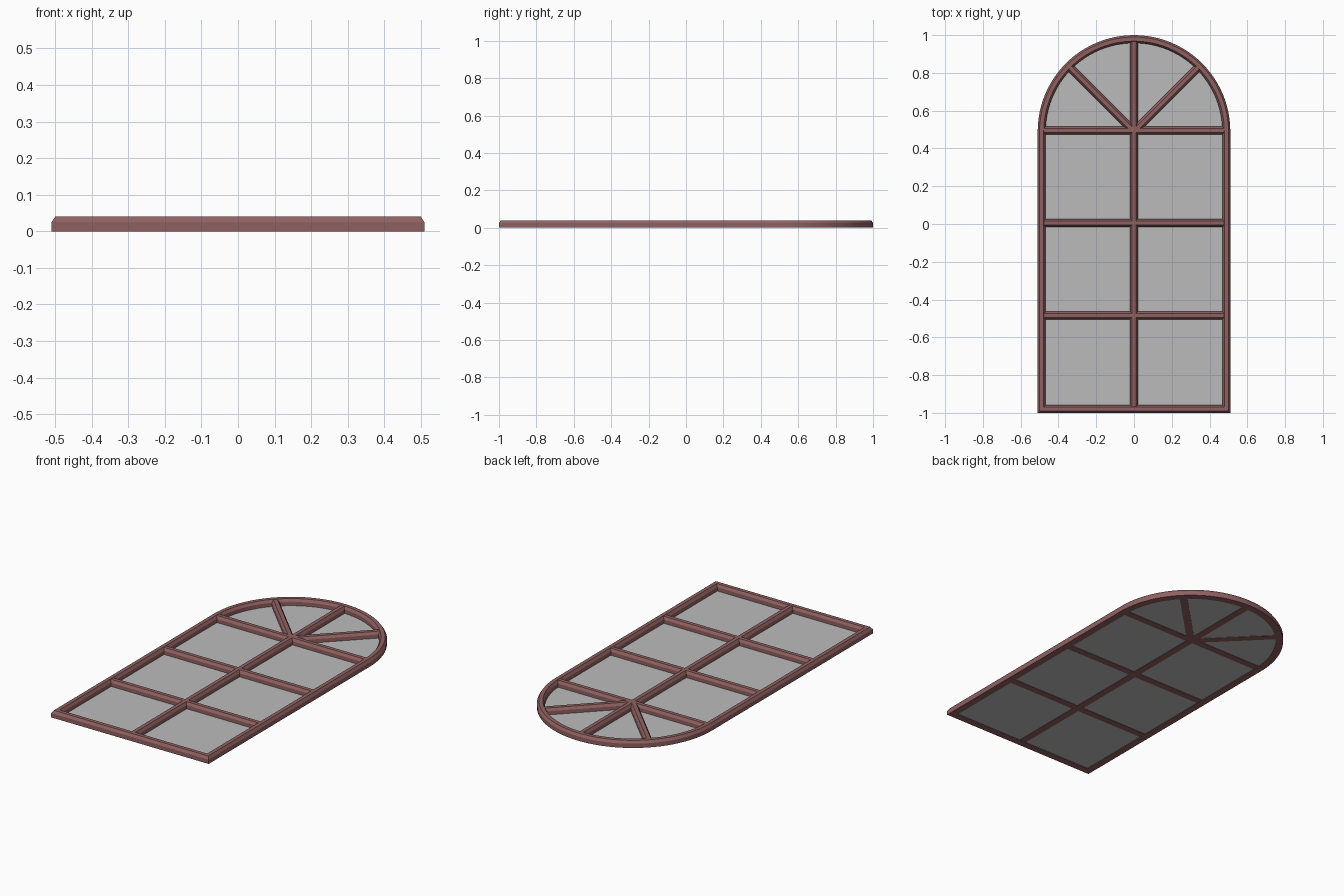
import bpy, bmesh, math
from mathutils import Vector

if "Cube" in bpy.data.objects:
    bpy.data.objects.remove(bpy.data.objects["Cube"])

wood = bpy.data.materials.new("painted_wood")
wood.diffuse_color = (0.28, 0.12, 0.12, 1)
wood.use_nodes = True
wood.node_tree.nodes["Principled BSDF"].inputs["Base Color"].default_value = wood.diffuse_color
glass_mat = bpy.data.materials.new("glass")
glass_mat.diffuse_color = (0.5, 0.5, 0.5, 0.6)
glass_mat.use_nodes = True
glass_mat.node_tree.nodes["Principled BSDF"].inputs["Base Color"].default_value = glass_mat.diffuse_color

W, BASE, R = 0.51, -1.0, 0.51      # outer half width, bottom, arch radius
SPRING = 0.49                      # height of the arch centre
BAR = 0.042
SEG = 48


def moulding(z0, z1):
    """Chamfered bar section: (offset across, height)."""
    h, c = BAR / 2, 0.010
    return [(-h, z0), (h, z0), (h, z1 - 0.015), (h - c, z1), (c - h, z1), (-h, z1 - 0.015)]


def outline(inset):
    """Arched outline, counter-clockwise, moved inwards by inset."""
    r = R - inset
    pts = [Vector((-W + inset, BASE + inset)), Vector((W - inset, BASE + inset))]
    for i in range(SEG + 1):
        a = math.pi * i / SEG
        pts.append(Vector((r * math.cos(a), SPRING + r * math.sin(a))))
    return pts


def finish(name, bm, mat):
    bmesh.ops.recalc_face_normals(bm, faces=bm.faces)
    me = bpy.data.meshes.new(name)
    bm.to_mesh(me)
    bm.free()
    ob = bpy.data.objects.new(name, me)
    bpy.context.collection.objects.link(ob)
    me.materials.append(mat)
    return ob


def bar(name, start, end):
    a, b = Vector(start), Vector(end)
    d = (b - a).normalized()
    side = Vector((-d.y, d.x))
    bm = bmesh.new()
    rings = []
    for p in (a, b):
        rings.append([bm.verts.new((*(p + side * o), z)) for o, z in moulding(0.001, 0.039)])
    n = len(rings[0])
    for j in range(n):
        k = (j + 1) % n
        bm.faces.new((rings[0][j], rings[0][k], rings[1][k], rings[1][j]))
    for r in rings:
        bm.faces.new(r)
    return finish(name, bm, wood)


# outer frame: the moulding swept round the arched outline
bm = bmesh.new()
loops = []
for o, z in moulding(0, 0.04):
    loops.append([bm.verts.new((p.x, p.y, z)) for p in outline(BAR / 2 - o)])
for j, la in enumerate(loops):
    lb = loops[(j + 1) % len(loops)]
    for i in range(len(la)):
        k = (i + 1) % len(la)
        bm.faces.new((la[i], la[k], lb[k], lb[i]))
frame = finish("arched_frame", bm, wood)
bpy.context.view_layer.objects.active = frame
frame.select_set(True)
bpy.ops.object.shade_smooth_by_angle(angle=math.radians(25))

# glazing bars, ending inside the frame
edge = W - 0.02
bar("centre_bar", (0, BASE + 0.02), (0, SPRING + R - 0.02))
for i, y in enumerate((0.495, 0.006, -0.484)):
    bar(f"cross_bar_{i + 1}", (-edge, y), (edge, y))
for name, a in (("right_spoke", 45), ("left_spoke", 135)):
    a = math.radians(a)
    r = R - 0.02
    bar(name, (0, SPRING), (r * math.cos(a), SPRING + r * math.sin(a)))

# glass pane
bm = bmesh.new()
bm.faces.new([bm.verts.new((p.x, p.y, 0.003)) for p in outline(0.03)])
finish("glass_pane", bm, glass_mat)
